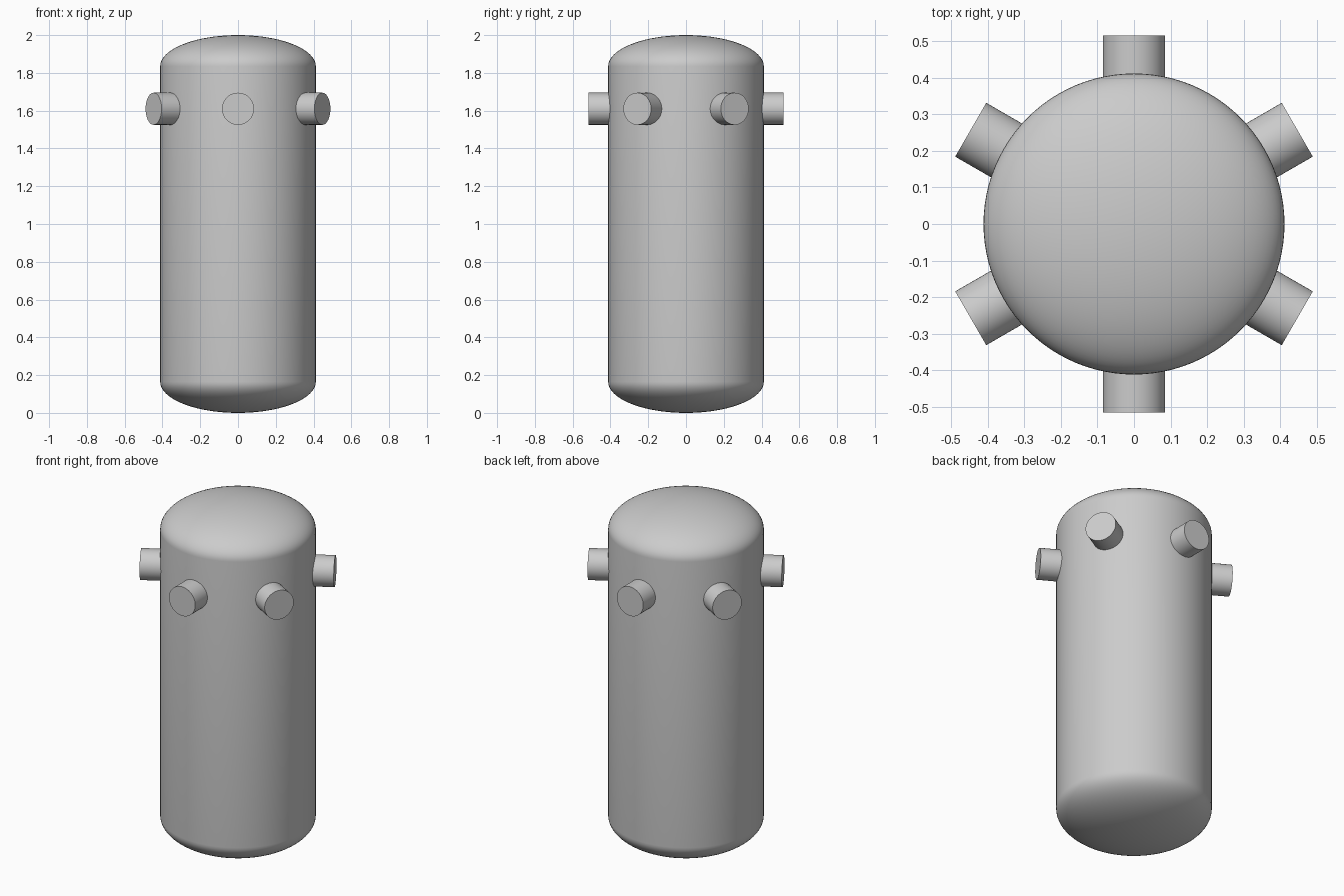
import bpy, bmesh
from math import sin, cos, pi, radians
from mathutils import Matrix, Vector

if "Cube" in bpy.data.objects:
    bpy.data.objects.remove(bpy.data.objects["Cube"])

RADIUS, HEIGHT, DOME = 0.412, 2.0, 0.165
PORT_RADIUS, PORT_Z, PORT_IN, PORT_OUT = 0.085, 1.61, 0.36, 0.516

grey = bpy.data.materials.new("plain grey")
grey.use_nodes = True
colour = (0.6, 0.6, 0.6, 1)
grey.diffuse_color = colour
grey.node_tree.nodes["Principled BSDF"].inputs["Base Color"].default_value = colour


def finish(name, bm):
    """Turn a bmesh into a smooth-shaded object with sharp edges kept."""
    bmesh.ops.recalc_face_normals(bm, faces=bm.faces)
    mesh = bpy.data.meshes.new(name)
    bm.to_mesh(mesh)
    bm.free()
    mesh.materials.append(grey)
    obj = bpy.data.objects.new(name, mesh)
    bpy.context.collection.objects.link(obj)
    bpy.ops.object.select_all(action="DESELECT")
    obj.select_set(True)
    bpy.context.view_layer.objects.active = obj
    bpy.ops.object.shade_smooth_by_angle(angle=radians(35))
    return obj


# Tank body: straight wall with elliptical domed ends, spun around z
steps = 20
arc = [i * pi / 2 / steps for i in range(steps + 1)]
bottom = [(RADIUS * sin(a), DOME * (1 - cos(a))) for a in arc]
top = [(r, HEIGHT - z) for r, z in reversed(bottom)]
bm = bmesh.new()
verts = [bm.verts.new((r, 0, z)) for r, z in bottom + top]
edges = [bm.edges.new(pair) for pair in zip(verts, verts[1:])]
bmesh.ops.spin(bm, geom=verts + edges, cent=(0, 0, 0), axis=(0, 0, 1),
               angle=2 * pi, steps=96, use_duplicate=False)
bmesh.ops.remove_doubles(bm, verts=bm.verts, dist=0.0001)
finish("tank_body", bm)

# Six short ports around the upper wall
for i in range(6):
    angle = radians(30 + 60 * i)
    direction = Vector((cos(angle), sin(angle), 0))
    place = (Matrix.Translation(direction * (PORT_IN + PORT_OUT) / 2 + Vector((0, 0, PORT_Z)))
             @ direction.to_track_quat("Z", "Y").to_matrix().to_4x4())
    bm = bmesh.new()
    bmesh.ops.create_cone(bm, cap_ends=True, segments=48, radius1=PORT_RADIUS,
                          radius2=PORT_RADIUS, depth=PORT_OUT - PORT_IN, matrix=place)
    finish(f"port_{i + 1}", bm)
